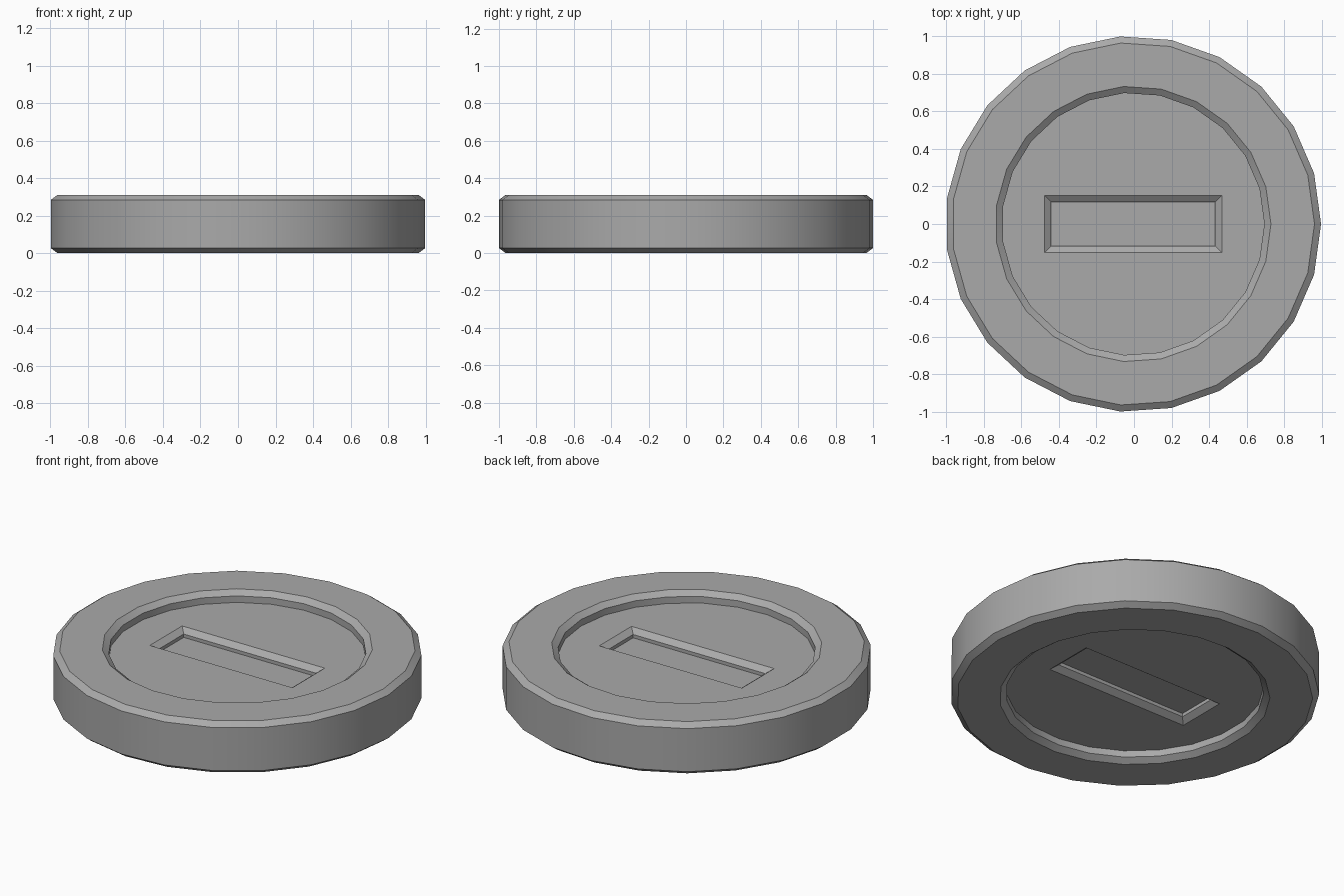
import bpy, bmesh, math

old = bpy.data.objects.get("Cube")
if old:
    bpy.data.objects.remove(old, do_unlink=True)

SIDES = 23
RADIUS = 1.0023
HALF = 0.155      # half thickness
BEVEL = 0.035     # bevel run
DROP = 0.026      # bevel depth
FLOOR = 0.09      # recess floor above mid-plane
SLOT_FLOOR = 0.044

bm = bmesh.new()


def ring(r, z):
    angles = [math.tau * i / SIDES for i in range(SIDES)]
    return [bm.verts.new((r * math.cos(a), r * math.sin(a), z)) for a in angles]


def rectangle(x, y, z):
    corners = ((x, y), (-x, y), (-x, -y), (x, -y))
    return [bm.verts.new((cx, cy, z)) for cx, cy in corners]


def skin(loops):
    for a, b in zip(loops, loops[1:]):
        n = len(a)
        for i in range(n):
            j = (i + 1) % n
            bm.faces.new((a[i], a[j], b[j], b[i]))


def loop_edges(loop):
    found = []
    for i, v in enumerate(loop):
        w = loop[(i + 1) % len(loop)]
        found.append(bm.edges.get((v, w)))
    return found


# Outer wall, bevelled rim and round recess, upper half
rim = 0.735
rings = [ring(r, z) for r, z in (
    (RADIUS, 0),
    (RADIUS, HALF - DROP),
    (RADIUS - BEVEL, HALF),
    (rim, HALF),
    (rim - BEVEL, HALF - DROP),
    (rim - BEVEL, FLOOR))]
skin(rings)

# Bevelled slot with its floor
length, width = 0.473, 0.153
slot = [rectangle(length - inset, width - inset, z) for inset, z in (
    (0, FLOOR), (BEVEL, FLOOR - DROP), (BEVEL, SLOT_FLOOR))]
skin(slot)
bm.faces.new(slot[-1])

# Recess floor around the slot
bmesh.ops.triangle_fill(bm, use_beauty=True, normal=(0, 0, 1),
                        edges=loop_edges(rings[-1]) + loop_edges(slot[0]))
bmesh.ops.recalc_face_normals(bm, faces=bm.faces)
if sum(f.normal.z * f.calc_area() for f in bm.faces) < 0:
    bmesh.ops.reverse_faces(bm, faces=bm.faces)

mesh = bpy.data.meshes.new("coin")
bm.to_mesh(mesh)
bm.free()
coin = bpy.data.objects.new("coin", mesh)
coin.location = (-0.0047, 0, HALF)
bpy.context.collection.objects.link(coin)

# Grey metal
grey = bpy.data.materials.new("grey_metal")
grey.use_nodes = True
colour = (0.4, 0.4, 0.4, 1)
grey.diffuse_color = colour
grey.node_tree.nodes["Principled BSDF"].inputs["Base Color"].default_value = colour
mesh.materials.append(grey)

# Smooth round wall with crisp bevels
bpy.ops.object.select_all(action="DESELECT")
coin.select_set(True)
bpy.context.view_layer.objects.active = coin
bpy.ops.object.shade_smooth_by_angle(angle=math.radians(25))

# Matching underside
mirror = coin.modifiers.new("underside", "MIRROR")
mirror.use_axis = (False, False, True)
mirror.use_clip = True
